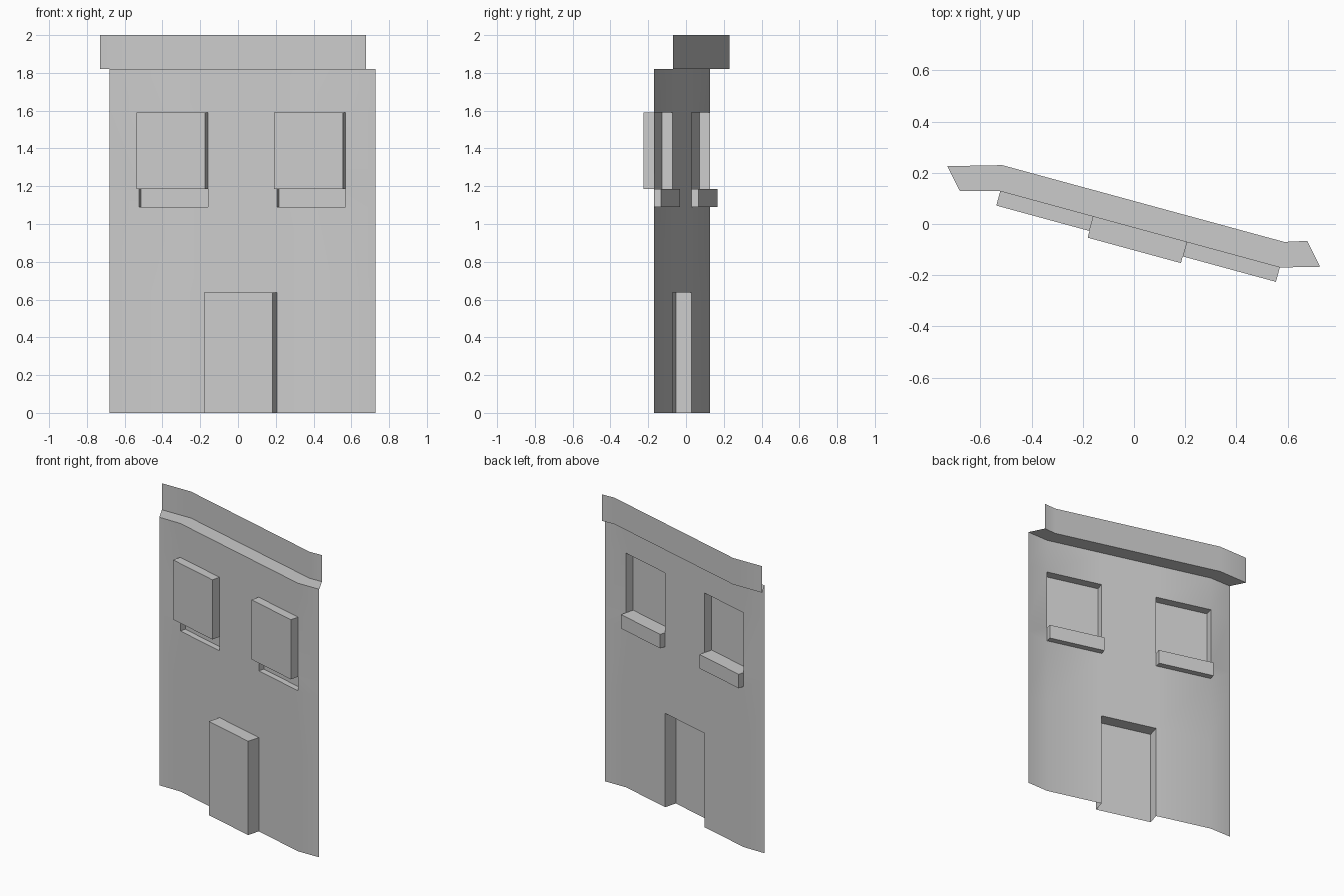
import bpy, bmesh
from mathutils import Vector

old = bpy.data.objects.get("Cube")
if old:
    bpy.data.objects.remove(old)

plaster = bpy.data.materials.new("grey_plaster")
plaster.use_nodes = True
COLOUR = (0.6, 0.6, 0.6, 1)
plaster.diffuse_color = COLOUR
plaster.node_tree.nodes["Principled BSDF"].inputs["Base Color"].default_value = COLOUR

# Plan of the facade: end, bend, window/door edges, bend, end
BEND_L, BEND_R = Vector((-0.523, 0.128)), Vector((0.57, -0.17))
NORMAL = Vector((BEND_L.y - BEND_R.y, BEND_R.x - BEND_L.x)).normalized()
PLAN = [Vector((-0.68, 0.128)), BEND_L, BEND_L.lerp(BEND_R, 1 / 3),
        BEND_L.lerp(BEND_R, 2 / 3), BEND_R, Vector((0.727, -0.167))]
ROWS = [0, 0.637, 1.09, 1.185, 1.59, 1.82]
TOP = 2.0


def at(p, z):
    return (p.x, p.y, z)


def make_sheet(name, quads):
    """One open surface from a list of four-cornered faces."""
    bm = bmesh.new()
    for quad in quads:
        bm.faces.new([bm.verts.new(c) for c in quad])
    bmesh.ops.remove_doubles(bm, verts=bm.verts, dist=0.0005)
    mesh = bpy.data.meshes.new(name)
    bm.to_mesh(mesh)
    bm.free()
    mesh.materials.append(plaster)
    obj = bpy.data.objects.new(name, mesh)
    bpy.context.collection.objects.link(obj)
    bpy.ops.object.select_all(action='DESELECT')
    obj.select_set(True)
    bpy.context.view_layer.objects.active = obj
    bpy.ops.object.shade_smooth_by_angle(angle=0.6)


def upright(a, b, low, high):
    """Vertical face whose front is on the street (+y) side."""
    return [at(b, low), at(a, low), at(a, high), at(b, high)]


def level(a, b, c, d, z):
    return [at(p, z) for p in (a, b, c, d)]


def pushed_panel(name, col, low, high, depth, floor):
    """Panel moved along the wall normal, joined to the wall by its sides."""
    a, b = PLAN[col], PLAN[col + 1]
    c, d = a + NORMAL * depth, b + NORMAL * depth
    quads = [upright(c, d, low, high), upright(a, c, low, high),
             upright(d, b, low, high)]
    if depth < 0:
        quads.append(level(a, b, d, c, high))
    else:
        quads.append(level(a, b, d, c, high))
    if floor:
        quads.append(level(a, c, d, b, low))
    make_sheet(name, quads)


# Wall sheet, with openings left out
openings = {(2, 0), (1, 2), (1, 3), (3, 2), (3, 3)}
make_sheet("wall", [upright(PLAN[i], PLAN[i + 1], ROWS[j], ROWS[j + 1])
                    for i in range(5) for j in range(5)
                    if (i, j) not in openings])

# Recessed door, windows and projecting sills
pushed_panel("door_recess", 2, ROWS[0], ROWS[1], -0.085, False)
for side, col in (("right", 1), ("left", 3)):
    pushed_panel(side + "_window_recess", col, ROWS[3], ROWS[4], -0.058, True)
    pushed_panel(side + "_sill", col, ROWS[2], ROWS[3], 0.04, True)

# Cornice: a ledge out from the wall top, then an upright band
band = [Vector((-0.73, 0.226)), Vector((-0.515, 0.23)),
        Vector((0.587, -0.07)), Vector((0.677, -0.066))]
base = [PLAN[0], BEND_L, BEND_R, PLAN[5]]
cornice = []
for i in range(3):
    cornice.append(level(base[i], band[i], band[i + 1], base[i + 1], ROWS[5]))
    cornice.append(upright(band[i], band[i + 1], ROWS[5], TOP))
make_sheet("cornice", cornice)
